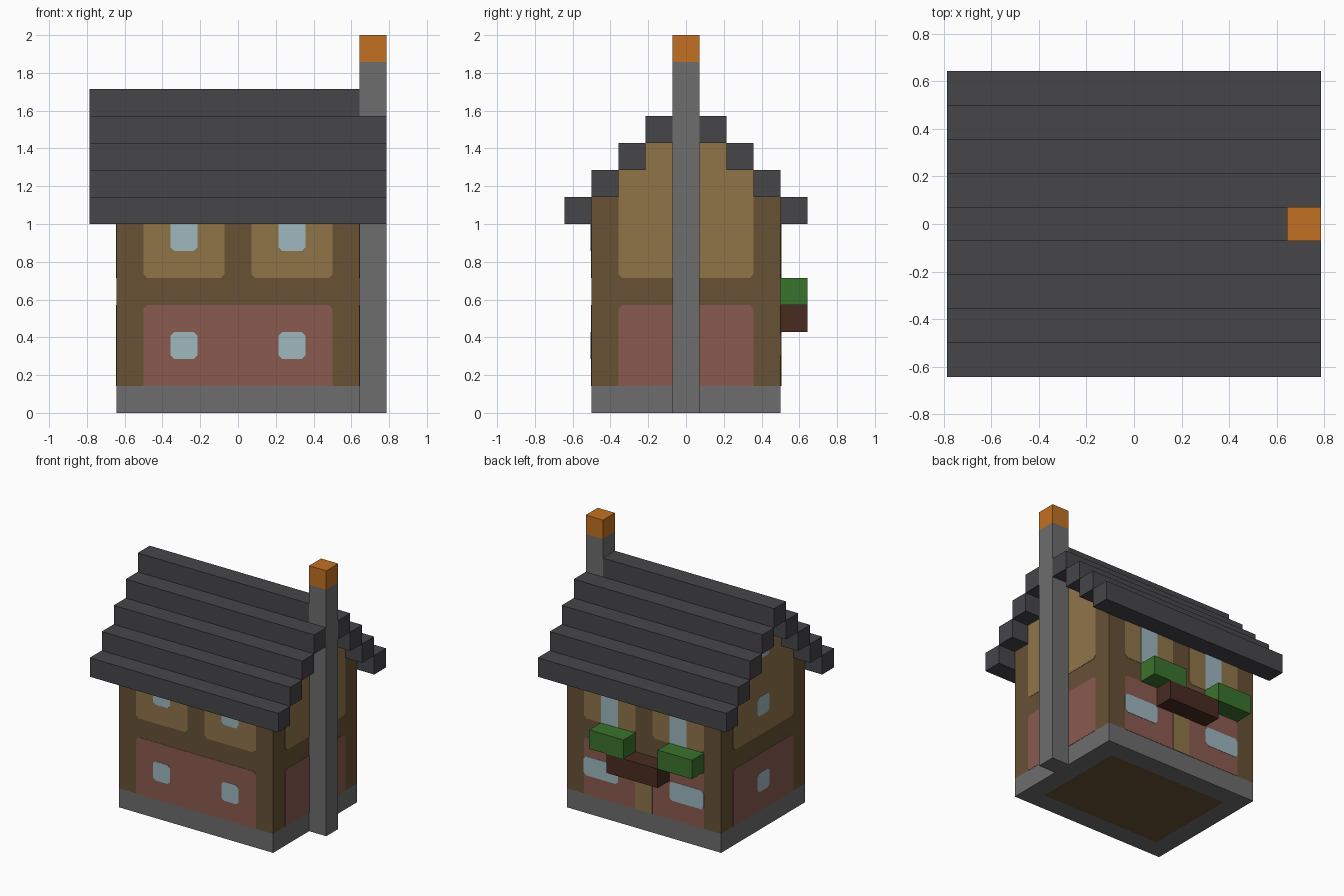
import bpy
import bmesh
from mathutils import Vector

U = 1 / 7          # size of one building block
CUT = 0.14         # corner cut on panels, in blocks

if "Cube" in bpy.data.objects:
    bpy.data.objects.remove(bpy.data.objects["Cube"], do_unlink=True)


def material(name, hex_colour):
    srgb = [int(hex_colour[i:i + 2], 16) / 255 for i in (0, 2, 4)]
    rgba = [c / 12.92 if c < 0.04045 else ((c + 0.055) / 1.055) ** 2.4 for c in srgb] + [1]
    mat = bpy.data.materials.new(name)
    mat.use_nodes = True
    mat.diffuse_color = rgba
    bsdf = next(n for n in mat.node_tree.nodes if n.type == "BSDF_PRINCIPLED")
    bsdf.inputs["Base Color"].default_value = rgba
    return mat


STONE = material("grey stone", "6d6d6d")
TIMBER = material("timber brown", "675135")
BRICK = material("red brick", "8a5b4f")
PLASTER = material("tan plaster", "907549")
GLASS = material("pale blue glass", "9eb8bf")
SLATE = material("dark slate", "46464a")
CLAY = material("orange clay", "c17122")
LEAF = material("leaf green", "3a732d")
PLANTER = material("planter brown", "482b20")


def finish(bm, name, *mats):
    bmesh.ops.recalc_face_normals(bm, faces=bm.faces)
    mesh = bpy.data.meshes.new(name)
    bm.to_mesh(mesh)
    bm.free()
    for mat in mats:
        mesh.materials.append(mat)
    obj = bpy.data.objects.new(name, mesh)
    bpy.context.collection.objects.link(obj)
    return obj


def prism(name, outline, axis, d0, d1, mat):
    """Extrude an outline of (across, height) block units along x or y."""
    bm = bmesh.new()

    def point(u, z, d):
        return Vector((d, u, z) if axis == "x" else (u, d, z)) * U

    face = bm.faces.new([bm.verts.new(point(u, z, d0)) for u, z in outline])
    out = bmesh.ops.extrude_face_region(bm, geom=[face])
    move = point(0, 0, d1 - d0)
    bmesh.ops.translate(bm, verts=[v for v in out["geom"] if isinstance(v, bmesh.types.BMVert)], vec=move)
    return finish(bm, name, mat)


def rect(u0, u1, z0, z1):
    return [(u0, z0), (u1, z0), (u1, z1), (u0, z1)]


def box(name, x0, x1, y0, y1, z0, z1, mat):
    return prism(name, rect(y0, y1, z0, z1), "x", x0, x1, mat)


def cut_corners(outline, corners):
    result = []
    for i, p in enumerate(outline):
        if i not in corners:
            result.append(p)
            continue
        p = Vector(p)
        for q in (outline[i - 1], outline[(i + 1) % len(outline)]):
            result.append(tuple(p + (Vector(q) - p).normalized() * CUT))
    return result


WALLS = {"front": ("y", -3.5), "back": ("y", 3.5), "right": ("x", 4.5), "left": ("x", -4.5)}
BOTTOM, TOP, ALL = (0, 1), (2, 3), (0, 1, 2, 3)


def plate(name, wall, outline, mat, corners=(), layer=1):
    """Thin painted panel lying on one wall."""
    axis, d = WALLS[wall]
    thick = 0.015 * layer * (1 if d > 0 else -1)
    prism(f"{wall}_{name}", cut_corners(outline, corners), axis, d, d + thick, mat)


def gable(half, base):
    """Symmetrical stepped outline below the roof."""
    right, z, u = [], 11 - (half - 0.5), half
    right.append((half, z))
    while u > 0.5:
        u -= 1
        right.append((u, z))
        z += 1
        right.append((u, z))
    left = [(-a, b) for a, b in reversed(right)]
    return [(-half, base), (half, base)] + right + left


# Foundation with the timber floor showing underneath
bm = bmesh.new()
bmesh.ops.create_cube(bm, size=1)
for v in bm.verts:
    v.co = Vector((v.co.x * 9, v.co.y * 7, v.co.z + 0.5)) * U
bm.normal_update()
floor = min(bm.faces, key=lambda f: f.calc_center_median().z)
bmesh.ops.inset_region(bm, faces=[floor], thickness=U, use_even_offset=True)
floor.material_index = 1
finish(bm, "foundation", STONE, TIMBER)

# Timber house body
prism("house_body", gable(3.5, 1), "x", -4.5, 4.5, TIMBER)

# Front and back panels
for wall in ("front", "back"):
    plate("brick_panel", wall, rect(-3.5, 3.5, 1, 4), BRICK, TOP)
    for s in (-1, 1):
        plate("plaster_panel", wall, rect(2 * s - 1.5, 2 * s + 1.5, 5, 7), PLASTER, BOTTOM)
        if wall == "front":
            plate("lower_window", wall, rect(2 * s - 0.5, 2 * s + 0.5, 2, 3), GLASS, ALL, 2)
            plate("upper_window", wall, rect(2 * s - 0.5, 2 * s + 0.5, 6, 7), GLASS, BOTTOM, 2)
        else:
            plate("lower_window", wall, rect(2.5 * s - 1, 2.5 * s + 1, 2, 3), GLASS, ALL, 2)
            plate("upper_window", wall, rect(2 * s - 0.5, 2 * s + 0.5, 5, 7), GLASS, (), 2)
plate("door", "back", rect(-0.5, 0.5, 1, 3), PLASTER, (), 2)

# End wall panels
for wall in ("left", "right"):
    plate("brick_panel", wall, rect(-2.5, 2.5, 1, 4), BRICK, TOP)
    plate("plaster_gable", wall, gable(2.5, 5), PLASTER, BOTTOM)
for z in (2, 6, 9):
    plate("window", "left", rect(-0.5, 0.5, z, z + 1), GLASS, ALL, 2)

# Stepped roof
for k in range(4):
    y = 4 - k
    for s in (-1, 1):
        box("roof_step", -5.5, 5.5, s * y - 0.5, s * y + 0.5, 7 + k, 8 + k, SLATE)
box("roof_ridge", -5.5, 4.5, -0.5, 0.5, 11, 12, SLATE)

# Chimney
box("chimney_stack", 4.5, 5.5, -0.5, 0.5, 0, 13, STONE)
box("chimney_pot", 4.5, 5.5, -0.5, 0.5, 13, 14, CLAY)

# Back planter with foliage
box("planter_box", -1.5, 1.5, 3.5, 4.5, 3, 4, PLANTER)
box("foliage_right", 0.5, 2.5, 3.5, 4.5, 4, 5, LEAF)
box("foliage_left", -3.5, -1.5, 3.5, 4.5, 4, 5, LEAF)
